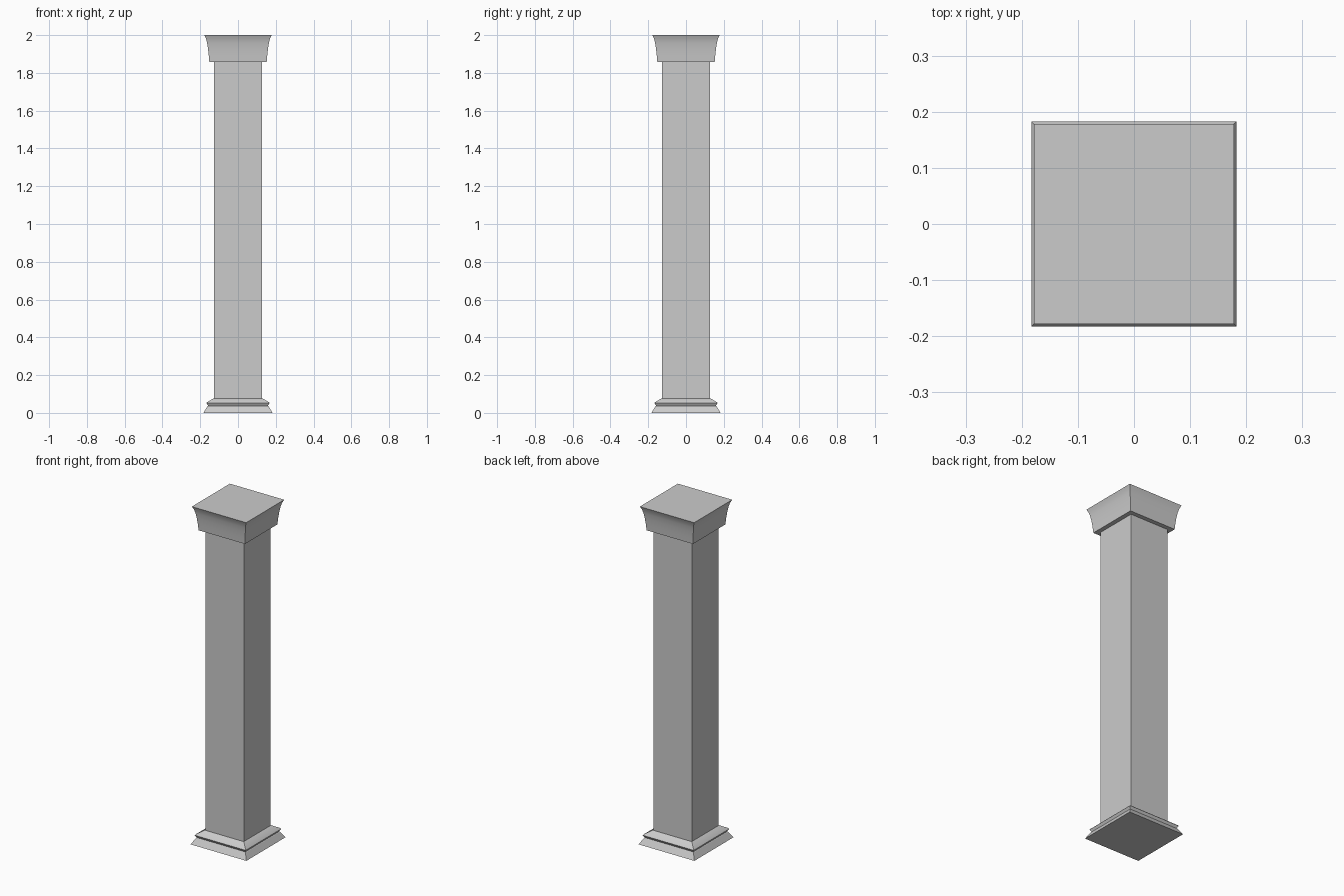
import bpy
import bmesh
import math

cube = bpy.data.objects.get("Cube")
if cube:
    bpy.data.objects.remove(cube, do_unlink=True)

stone = bpy.data.materials.new("grey_stone")
stone.use_nodes = True
stone.diffuse_color = (0.6, 0.6, 0.6, 1)
stone.node_tree.nodes["Principled BSDF"].inputs["Base Color"].default_value = (0.6, 0.6, 0.6, 1)


def square_sweep(name, profile):
    """Stack square rings given as (half width, height) and close both ends."""
    bm = bmesh.new()
    corners = [(-1, -1), (1, -1), (1, 1), (-1, 1)]
    rings = [[bm.verts.new((x * h, y * h, z)) for x, y in corners] for h, z in profile]
    for low, high in zip(rings, rings[1:]):
        for i in range(4):
            j = (i + 1) % 4
            bm.faces.new((low[i], low[j], high[j], high[i]))
    bm.faces.new(reversed(rings[0]))
    bm.faces.new(rings[-1])
    mesh = bpy.data.meshes.new(name)
    bm.to_mesh(mesh)
    bm.free()
    mesh.materials.append(stone)
    obj = bpy.data.objects.new(name, mesh)
    bpy.context.collection.objects.link(obj)
    bpy.ops.object.select_all(action="DESELECT")
    obj.select_set(True)
    bpy.context.view_layer.objects.active = obj
    bpy.ops.object.shade_smooth_by_angle(angle=math.radians(30))
    return obj


# Moulded foot: sloped plinth, undercut band, sloped cap
square_sweep("base", [(0.183, 0), (0.162, 0.035), (0.158, 0.037),
                      (0.167, 0.052), (0.163, 0.057), (0.13, 0.077)])

# Plain square shaft
square_sweep("shaft", [(0.126, 0.07), (0.126, 1.87)])

# Flared capital with a concave side
square_sweep("capital", [(0.152, 1.857), (0.155, 1.895), (0.159, 1.93),
                         (0.164, 1.96), (0.17, 1.983), (0.178, 2)])
